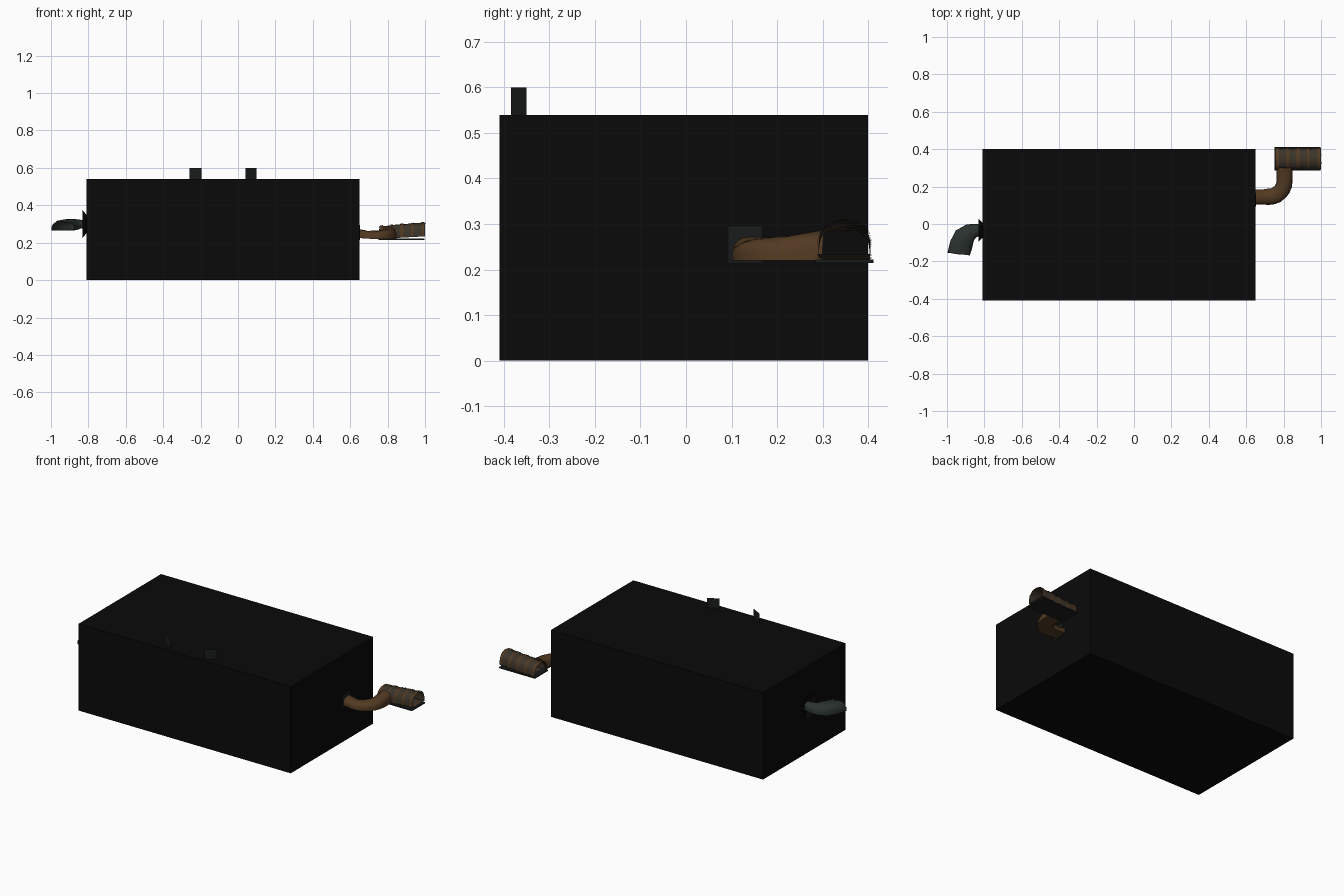
import bpy, bmesh, random
from math import sin, cos, pi, radians
from mathutils import Vector

if "Cube" in bpy.data.objects:
    bpy.data.objects.remove(bpy.data.objects["Cube"])

random.seed(4)


def material(name, rgb):
    m = bpy.data.materials.new(name)
    m.diffuse_color = (*rgb, 1)
    m.use_nodes = True
    m.node_tree.nodes["Principled BSDF"].inputs["Base Color"].default_value = m.diffuse_color
    return m


BLACK = material("black", (0.003, 0.003, 0.003))
DARK = material("dark_grey", (0.010, 0.012, 0.011))
ORANGE = material("rusty_orange", (0.085, 0.042, 0.016))
BROWN = material("dull_brown", (0.045, 0.034, 0.022))
TEAL = material("stone_teal", (0.024, 0.032, 0.029))


def finish(name, bm, mat):
    bmesh.ops.recalc_face_normals(bm, faces=bm.faces)
    me = bpy.data.meshes.new(name)
    bm.to_mesh(me)
    bm.free()
    me.materials.append(mat)
    ob = bpy.data.objects.new(name, me)
    bpy.context.collection.objects.link(ob)
    return ob


def box(name, lo, hi, mat):
    bm = bmesh.new()
    bmesh.ops.create_cube(bm, size=1)
    for v in bm.verts:
        v.co = Vector([l + (c + 0.5) * (h - l) for c, l, h in zip(v.co, lo, hi)])
    return finish(name, bm, mat)


def arch(section, grow=0.0, n=8):
    """Arch-shaped cross-section: flat floor, upright sides, round roof."""
    x, y, z, deg, hw, h = section
    a = radians(deg)
    side = Vector((-sin(a), cos(a), 0))
    pts = [(-hw - grow, 0)]
    for i in range(n + 1):
        t = pi - pi * i / n
        pts.append(((hw + grow) * cos(t), h * 0.4 + (h * 0.6 + grow) * sin(t)))
    pts.append((hw + grow, 0))
    return [Vector((x, y, z)) + side * u + Vector((0, 0, w)) for u, w in pts]


def tunnel(name, sections, mat, rough=0.002, grow=0.0):
    bm = bmesh.new()
    rings = []
    for s in sections:
        ring = arch(s, grow)
        for p in ring[1:-1]:
            p += Vector([random.uniform(-rough, rough) for _ in range(3)])
        rings.append([bm.verts.new(p) for p in ring])
    for a, b in zip(rings, rings[1:]):
        k = len(a)
        for i in range(k):
            bm.faces.new((a[i], a[(i + 1) % k], b[(i + 1) % k], b[i]))
    ob = finish(name, bm, mat)
    bpy.context.view_layer.objects.active = ob
    ob.select_set(True)
    bpy.ops.object.shade_smooth_by_angle(angle=radians(45))
    ob.select_set(False)
    return ob


# big closed chamber
box("chamber", (-0.81, -0.41, 0), (0.65, 0.40, 0.54), BLACK)


# two upright flat tabs on the roof, turned towards each other
def tab(name, x0, y0, x1, y1):
    bm = bmesh.new()
    bm.faces.new([bm.verts.new(p) for p in
                  ((x0, y0, 0.53), (x1, y1, 0.53), (x1, y1, 0.60), (x0, y0, 0.60))])
    finish(name, bm, DARK)


tab("roof_tab_left", -0.26, -0.35, -0.195, -0.385)
tab("roof_tab_right", 0.04, -0.385, 0.10, -0.35)

# right exit: doorway plate and narrow bent passage
box("right_doorway", (0.64, 0.093, 0.215), (0.653, 0.166, 0.295), DARK)
bend = [(0.645, 0.145, 0.225, 0, 0.04, 0.05), (0.69, 0.145, 0.222, 0, 0.04, 0.042)]
for i in range(7):
    t = i / 6
    a = t * pi / 2
    bend.append((0.72 + 0.085 * sin(a), 0.23 - 0.085 * cos(a), 0.22,
                 90 * t, 0.043, 0.043 + 0.012 * t))
bend.append((0.805, 0.30, 0.22, 90, 0.043, 0.065))
tunnel("bent_passage", bend, ORANGE)

# right exit: wider passage with ribs around it
def wide(x):
    t = (x - 0.755) / 0.245
    return (x, 0.348, 0.22 + 0.014 * t, 0, 0.056, 0.068 + 0.006 * t)


tunnel("wide_passage", [wide(0.755 + 0.245 * i / 8) for i in range(9)], BROWN)
for i, x in enumerate((0.76, 0.815, 0.87, 0.925, 0.98)):
    tunnel(f"passage_rib_{i + 1}", [wide(x), wide(x + 0.014)], ORANGE, 0, 0.004)
box("passage_floor", (0.752, 0.285, 0.214), (0.998, 0.412, 0.222), DARK)

# left exit: flared collar against the wall
bm = bmesh.new()
rings = []
for x, r in ((-0.808, 0.045), (-0.832, 0.075)):
    rings.append([bm.verts.new((x, -0.033 + 0.9 * r * cos(i * pi / 4 + pi / 8),
                                0.30 + 1.1 * r * sin(i * pi / 4 + pi / 8))) for i in range(8)])
for i in range(8):
    j = (i + 1) % 8
    bm.faces.new((rings[0][i], rings[0][j], rings[1][j], rings[1][i]))
finish("left_collar", bm, BLACK)

# left exit: short passage turning towards the front
tunnel("left_passage", [
    (-0.81, -0.035, 0.28, 180, 0.030, 0.040),
    (-0.845, -0.035, 0.275, 183, 0.034, 0.045),
    (-0.875, -0.045, 0.27, 205, 0.046, 0.055),
    (-0.905, -0.07, 0.268, 230, 0.058, 0.061),
    (-0.925, -0.11, 0.267, 252, 0.060, 0.058),
    (-0.938, -0.16, 0.266, 264, 0.060, 0.048)], TEAL, 0.003)
